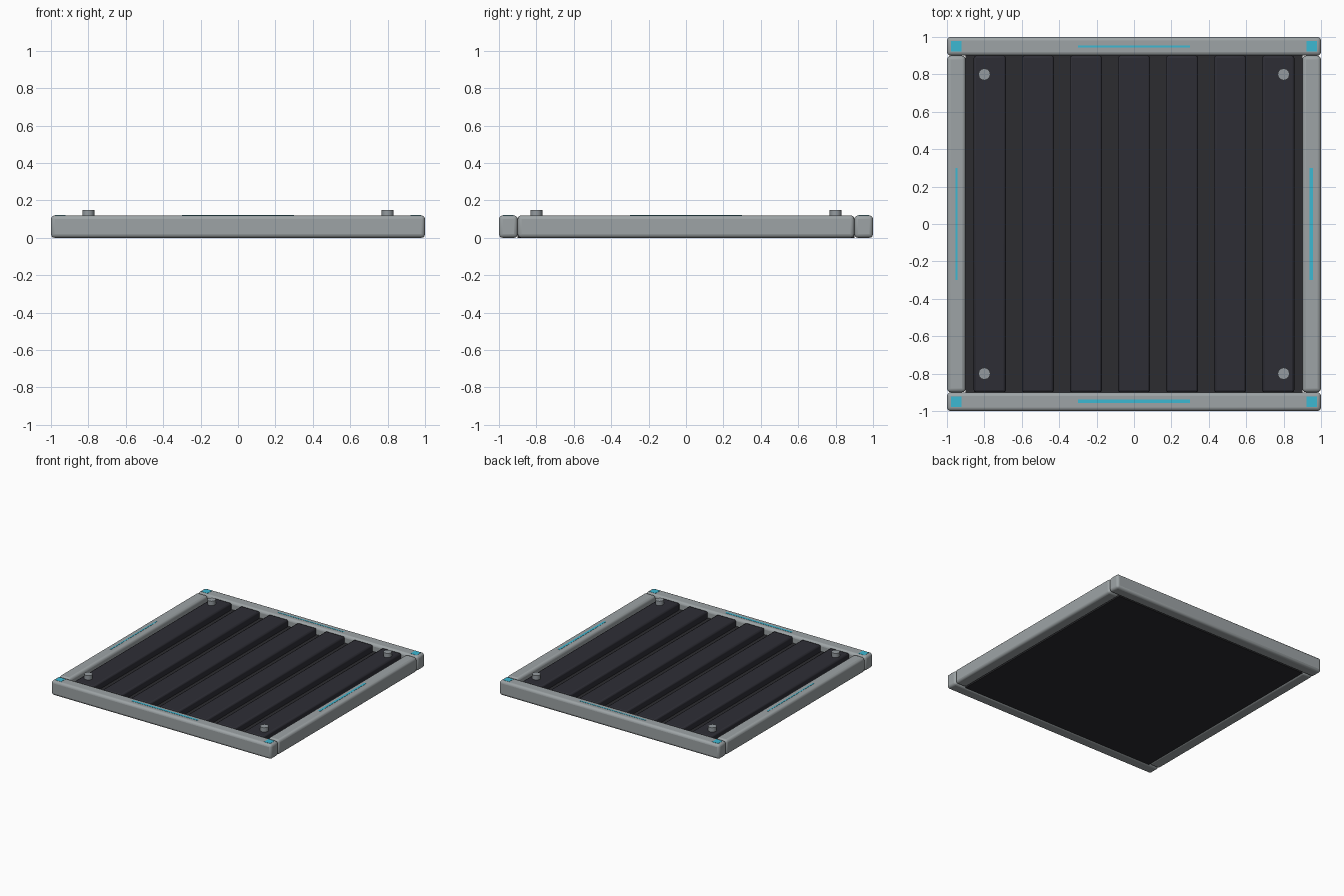
import bpy
import math

cube = bpy.data.objects.get("Cube")
if cube:
    bpy.data.objects.remove(cube, do_unlink=True)


def material(name, colour):
    m = bpy.data.materials.new(name)
    m.use_nodes = True
    m.diffuse_color = (*colour, 1)
    m.node_tree.nodes["Principled BSDF"].inputs["Base Color"].default_value = (*colour, 1)
    return m


STEEL = material("steel grey", (0.34, 0.37, 0.38))
BOLT = material("bolt grey", (0.30, 0.33, 0.35))
DARK = material("dark slate", (0.027, 0.027, 0.036))
BASE = material("charcoal", (0.025, 0.025, 0.029))
CYAN = material("cyan light", (0.045, 0.48, 0.65))


def box(name, centre, size, mat, bevel=0, segments=3):
    """Box with applied size and optional rounded edges."""
    bpy.ops.mesh.primitive_cube_add(size=1, location=centre)
    ob = bpy.context.object
    ob.name = name
    ob.scale = size
    bpy.ops.object.transform_apply(location=False, rotation=False, scale=True)
    ob.data.materials.append(mat)
    if bevel:
        mod = ob.modifiers.new("rounded edges", "BEVEL")
        mod.width = bevel
        mod.segments = segments
        bpy.ops.object.shade_smooth_by_angle(angle=math.radians(40))
    return ob


HEIGHT = 0.12

# Frame: long bars at front and back, shorter bars between them
for name, side in (("front", -1), ("back", 1)):
    box(name + "_bar", (0, side * 0.95, HEIGHT / 2), (2, 0.1, HEIGHT), STEEL, 0.02)
for name, side in (("right", -1), ("left", 1)):
    box(name + "_bar", (side * 0.95, 0, HEIGHT / 2), (0.1, 1.8, HEIGHT), STEEL, 0.02)

# Floor panel and raised slats
box("floor_panel", (0, 0, 0.03), (1.8, 1.8, 0.06), BASE)
for i in range(7):
    box(f"slat_{i + 1}", ((i - 3) * 0.257, 0, 0.0825), (0.172, 1.8, 0.065), DARK, 0.012, 2)

# Thin light strips on the bars
top = HEIGHT
box("front_light", (0, -0.947, top), (0.6, 0.018, 0.003), CYAN)
box("back_light", (0, 0.95, top), (0.6, 0.01, 0.003), CYAN)
box("right_light", (-0.95, 0, top), (0.01, 0.6, 0.003), CYAN)
box("left_light", (0.947, 0, top), (0.018, 0.6, 0.003), CYAN)

# Corner lights and bolts
for x_name, x in (("right", -1), ("left", 1)):
    for y_name, y in (("front", -1), ("back", 1)):
        corner = f"{y_name}_{x_name}"
        box(corner + "_corner_light", (x * 0.95, y * 0.95, top), (0.055, 0.055, 0.003), CYAN)
        bpy.ops.mesh.primitive_cylinder_add(
            vertices=12, radius=0.032, depth=0.05, end_fill_type="TRIFAN",
            location=(x * 0.8, y * 0.8, 0.125))
        bolt = bpy.context.object
        bolt.name = corner + "_bolt"
        bolt.data.materials.append(BOLT)
        bpy.ops.object.shade_smooth_by_angle(angle=math.radians(40))
